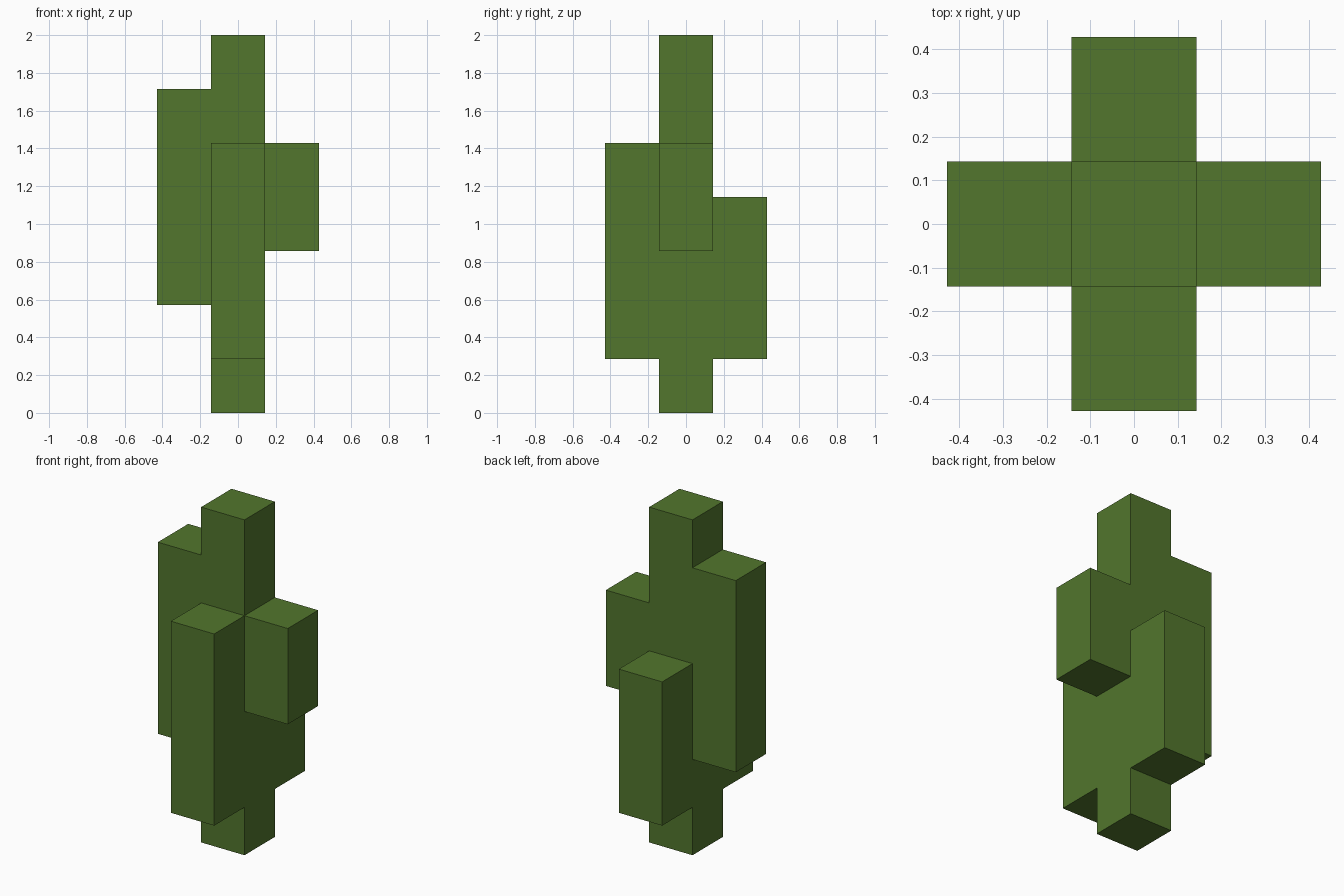
import bpy
import bmesh
from mathutils import Matrix, Vector

if "Cube" in bpy.data.objects:
    bpy.data.objects.remove(bpy.data.objects["Cube"], do_unlink=True)

UNIT = 2 / 7  # width of one square column

# Single flat green
green = bpy.data.materials.new("cactus green")
green.use_nodes = True
colour = (0.084, 0.181, 0.026, 1)
green.diffuse_color = colour
bsdf = next(n for n in green.node_tree.nodes if n.type == "BSDF_PRINCIPLED")
bsdf.inputs["Base Color"].default_value = colour


def column(name, dx, dy, bottom, top):
    """Square column, offset in whole units, heights in units."""
    bm = bmesh.new()
    height = (top - bottom) * UNIT
    bmesh.ops.create_cube(bm, size=1, matrix=Matrix.Diagonal((UNIT, UNIT, height, 1)))
    # Arms are open on the side joined to the trunk
    inward = Vector((-dx, -dy, 0))
    joined = [f for f in bm.faces if f.normal.dot(inward) > 0.9]
    bmesh.ops.delete(bm, geom=joined, context="FACES")
    mesh = bpy.data.meshes.new(name)
    bm.to_mesh(mesh)
    bm.free()
    mesh.materials.append(green)
    obj = bpy.data.objects.new(name, mesh)
    obj.location = (dx * UNIT, dy * UNIT, (bottom + top) / 2 * UNIT)
    bpy.context.collection.objects.link(obj)


# Trunk and four arms
column("trunk", 0, 0, 0, 7)
column("right_arm", -1, 0, 2, 6)
column("left_arm", 1, 0, 3, 5)
column("front_arm", 0, -1, 1, 5)
column("back_arm", 0, 1, 1, 4)
